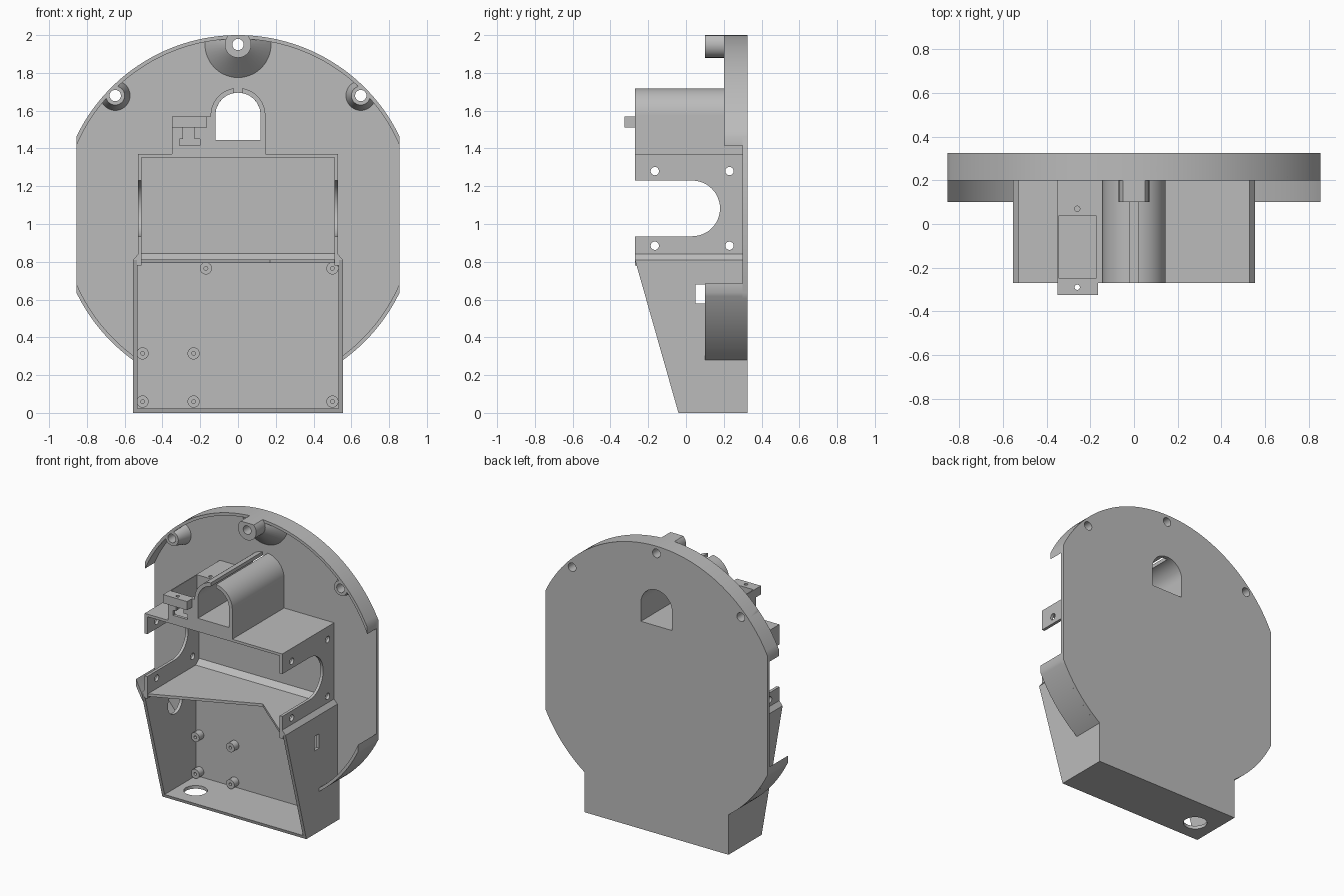
import bpy, bmesh, math

cube = bpy.data.objects.get("Cube")
if cube:
    bpy.data.objects.remove(cube, do_unlink=True)

grey = bpy.data.materials.new("plain_grey")
grey.use_nodes = True
grey.diffuse_color = (0.5, 0.5, 0.5, 1)
grey.node_tree.nodes["Principled BSDF"].inputs["Base Color"].default_value = (0.5, 0.5, 0.5, 1)
parts = []


def place(axis, u, v, w):
    return {"x": (w, u, v), "y": (u, w, v), "z": (u, v, w)}[axis]


def loft(name, axis, rings):
    """Solid through matching outlines; rings = [(outline, position along axis)]."""
    bm = bmesh.new()
    loops = [[bm.verts.new(place(axis, u, v, w)) for u, v in pts] for pts, w in rings]
    for a, b in zip(loops, loops[1:]):
        for i in range(len(a)):
            j = (i + 1) % len(a)
            bm.faces.new((a[i], a[j], b[j], b[i]))
    bm.faces.new(loops[0])
    bm.faces.new(loops[-1])
    bmesh.ops.recalc_face_normals(bm, faces=bm.faces)
    mesh = bpy.data.meshes.new(name)
    bm.to_mesh(mesh)
    bm.free()
    mesh.materials.append(grey)
    ob = bpy.data.objects.new(name, mesh)
    bpy.context.collection.objects.link(ob)
    parts.append(ob)
    return ob


def prism(name, axis, pts, a, b):
    return loft(name, axis, [(pts, a), (pts, b)])


def box(name, x0, x1, y0, y1, z0, z1):
    return prism(name, "z", [(x0, y0), (x1, y0), (x1, y1), (x0, y1)], z0, z1)


def arc(cu, cv, r, a0, a1, n=24):
    angles = [math.radians(a0 + (a1 - a0) * i / n) for i in range(n + 1)]
    return [(cu + r * math.cos(a), cv + r * math.sin(a)) for a in angles]


def circle(cu, cv, r, n=32):
    return arc(cu, cv, r, 0, 360, n)[:-1]


def combine(ob, tools, operation="DIFFERENCE"):
    for tool in tools:
        mod = ob.modifiers.new("cut", "BOOLEAN")
        mod.operation, mod.solver, mod.object = operation, "EXACT", tool
    graph = bpy.context.evaluated_depsgraph_get()
    mesh = bpy.data.meshes.new_from_object(ob.evaluated_get(graph))
    ob.modifiers.clear()
    ob.data = mesh
    for tool in tools:
        parts.remove(tool)
        bpy.data.objects.remove(tool, do_unlink=True)


def hole(axis, u, v, r, a, b):
    return prism("hole_cutter", axis, circle(u, v, r), a, b)


# Main dimensions
R, RI, CZ, FLAT = 0.95, 0.93, 1.05, 0.855
FRONT, INNER, BACK = -0.27, 0.3, 0.325
WIDE, NARROW = 0.555, 0.53


def angle_at(x, r):
    return math.degrees(math.acos(x / r))


ao, ai = angle_at(FLAT, R), angle_at(FLAT, RI)
disc = arc(0, CZ, R, ao, 180 - ao, 64) + arc(0, CZ, R, 180 + ao, 360 - ao, 64)
mounts = [(0, 1.95), (-0.65, 1.68), (0.65, 1.68)]

# Back plate with arched window and screw holes
ARCH = 1.575
window = [(-0.12, 1.445), (0.12, 1.445)] + arc(0, ARCH, 0.12, 0, 180)
plate = prism("back_plate", "y", disc, INNER, BACK)
combine(plate, [prism("window_cutter", "y", window, 0.2, 0.5)]
        + [hole("y", x, z, 0.03, 0, 0.5) for x, z in mounts])
box("lower_back_plate", -WIDE, WIDE, INNER, BACK, 0, 0.5)

# Rim around the top and the two lower corners
rim = arc(0, CZ, R, ao, 180 - ao, 64) + arc(0, CZ, RI, 180 - ai, ai, 64)
top_rim = prism("top_rim", "y", rim, 0.2, INNER)
combine(top_rim, [hole("y", x, z, 0.03, 0, 0.5) for x, z in mounts])
bo, bi = angle_at(WIDE, R), angle_at(WIDE, RI)
for s, side in ((1, "left"), (-1, "right")):
    band = arc(0, CZ, R, -ao, -bo) + arc(0, CZ, RI, -bi, -ai)
    prism(side + "_lower_rim", "y", [(s * x, z) for x, z in band], 0.1, INNER)

# Conical screw bosses trimmed to the disc outline
for (x, z), name, base, tip, front in zip(
        mounts, ("top_boss", "right_boss", "left_boss"),
        (0.18, 0.08, 0.08), (0.07, 0.05, 0.05), (0.1, 0.2, 0.2)):
    rings = [(circle(x, z, base, 48), INNER + 0.005), (circle(x, z, tip, 48), 0.2)]
    if front < 0.2:
        rings.append((circle(x, z, tip, 48), front))
    boss = loft(name, "y", rings)
    combine(boss, [prism("trim", "y", disc, 0, 0.5)], "INTERSECT")
    combine(boss, [hole("y", x, z, 0.03, 0, 0.5)])

# Side walls: slotted above, sloped below, with a chamfered step between
slot = arc(0.0325, 1.0825, 0.1475, 90, -90)
upper = [(FRONT, 0.8), (INNER, 0.8), (INNER, 1.37), (FRONT, 1.37), (FRONT, 1.23)] + slot + [(FRONT, 0.935)]
lower = [(-0.04, 0), (FRONT, 0.81), (INNER, 0.81), (INNER, 0)]
step = [(WIDE, 0.81), (NARROW, 0.84), (0.51, 0.84), (0.51, 0.78), (0.535, 0.78), (0.535, 0.81)]
for s, side in ((1, "left"), (-1, "right")):
    wall = prism(side + "_upper_wall", "x", upper, s * 0.51, s * NARROW)
    combine(wall, [hole("x", y, z, 0.022, s * 0.4, s * 0.6)
                   for y in (-0.165, 0.23) for z in (0.885, 1.28)])
    wall = prism(side + "_lower_wall", "x", lower, s * 0.533, s * WIDE)
    if s > 0:
        combine(wall, [box("slot_cutter", 0.4, 0.7, 0.05, 0.1, 0.58, 0.68)])
    else:
        combine(wall, [hole("x", 0.07, 0.62, 0.08, -0.7, -0.4)])
    prism(side + "_wall_step", "y", [(s * x, z) for x, z in step], FRONT, INNER)

# Floor, roof and notched shelf
floor = prism("floor", "x", [(-0.04, 0), (-0.046, 0.022), (INNER, 0.022), (INNER, 0)], -WIDE, WIDE)
combine(floor, [hole("z", -0.407, 0.115, 0.075, -0.1, 0.1)])
box("roof", -NARROW, NARROW, FRONT, INNER, 1.352, 1.37)
shelf = [(-NARROW, INNER), (-NARROW, FRONT), (0.17, 0.03), (NARROW, FRONT), (NARROW, INNER)]
prism("shelf", "z", shelf, 0.793, 0.812)
prism("shelf_fillet", "x", [(0.26, 0.81), (INNER, 0.81), (INNER, 0.845)], -0.51, 0.51)

# Arched tunnel with a slit along its crown
tunnel = (arc(0, ARCH, 0.145, 98, 180) + [(-0.145, 1.365), (0.145, 1.365)]
          + arc(0, ARCH, 0.145, 0, 82) + arc(0, ARCH, 0.12, 80.4, 0)
          + [(0.12, 1.445), (-0.12, 1.445)] + arc(0, ARCH, 0.12, 180, 99.6))
prism("tunnel", "y", tunnel, FRONT, INNER)

# Switch holder with open pocket and T-shaped keyway
holder = box("switch_holder", -0.35, -0.14, FRONT, INNER, 1.365, 1.57)
combine(holder, [box("pocket", -0.343, -0.175, -0.25, 0.04, 1.41, 1.7),
                 box("stem_cutter", -0.29, -0.23, -0.4, -0.2, 1.44, 1.515),
                 box("foot_cutter", -0.31, -0.2, -0.4, -0.2, 1.415, 1.45),
                 hole("z", -0.26, 0.07, 0.012, 1.45, 1.7),
                 prism("tunnel_trim", "y", window, -0.5, 0.5)])
tab = box("holder_tab", -0.35, -0.165, -0.325, FRONT, 1.51, 1.57)
combine(tab, [hole("z", -0.26, -0.29, 0.012, 1.4, 1.7)])

# Circuit board standoffs
for x, z in ((-0.17, 0.765), (0.5, 0.765), (-0.505, 0.315), (-0.235, 0.315),
             (-0.505, 0.06), (-0.235, 0.06), (0.5, 0.06)):
    post = prism("standoff", "y", circle(x, z, 0.032, 24), 0.25, INNER + 0.005)
    combine(post, [hole("y", x, z, 0.01, 0, 0.29)])

# Smooth curved surfaces while keeping edges crisp
bpy.ops.object.select_all(action="DESELECT")
for ob in parts:
    ob.select_set(True)
bpy.context.view_layer.objects.active = parts[0]
bpy.ops.object.shade_smooth_by_angle(angle=math.radians(30))
